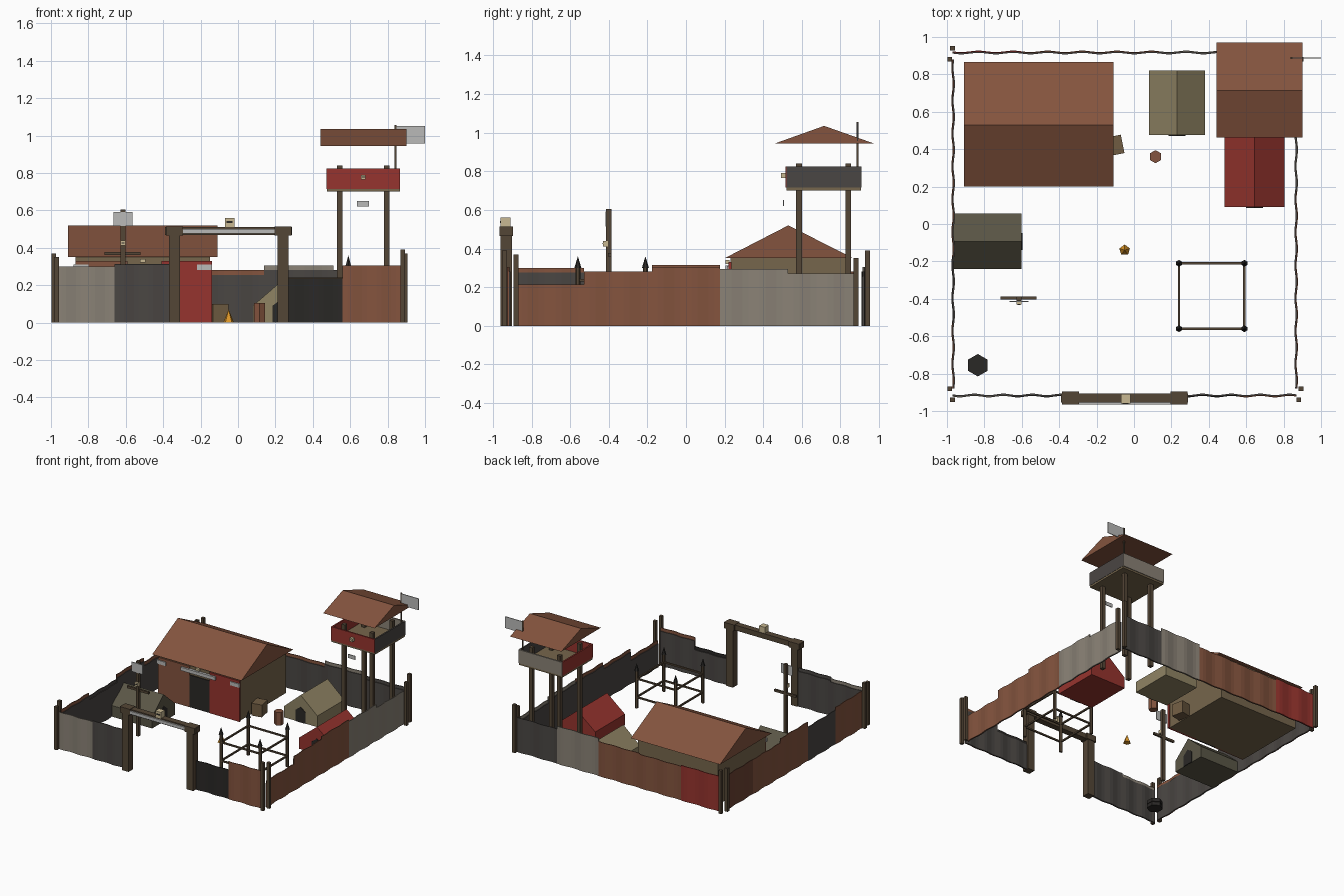
import bpy, bmesh, math
from mathutils import Vector, Matrix

if "Cube" in bpy.data.objects:
    bpy.data.objects.remove(bpy.data.objects["Cube"])

def lin(c):
    c /= 255
    return c / 12.92 if c < 0.04 else ((c + 0.055) / 1.055) ** 2.4

MATS = {}
PALETTE = dict(rust=(132, 84, 62), brown=(108, 66, 50), red=(150, 52, 46), wood=(84, 70, 54),
               dark=(74, 70, 67), black=(42, 40, 38), grey=(138, 130, 118), tan=(144, 132, 100),
               mud=(118, 102, 76), bone=(200, 184, 146), steel=(186, 186, 184),
               olive=(90, 86, 70), fire=(220, 150, 40), crate=(112, 92, 66))
for key, rgb in PALETTE.items():
    m = bpy.data.materials.new(key)
    m.diffuse_color = (*[lin(c) for c in rgb], 1)
    m.use_nodes = True
    m.node_tree.nodes["Principled BSDF"].inputs["Base Color"].default_value = m.diffuse_color
    MATS[key] = m

def add(name, bm, col):
    bmesh.ops.recalc_face_normals(bm, faces=bm.faces)
    me = bpy.data.meshes.new(name)
    bm.to_mesh(me)
    bm.free()
    me.materials.append(MATS[col])
    ob = bpy.data.objects.new(name, me)
    bpy.context.collection.objects.link(ob)
    return ob

def box(name, x, y, z, col, rot=0):
    """Box from (min, max) ranges, optionally turned about its vertical axis."""
    bm = bmesh.new()
    bmesh.ops.create_cube(bm, size=1)
    c = Vector([(a + b) / 2 for a, b in (x, y, z)])
    s = [b - a for a, b in (x, y, z)]
    bm.transform(Matrix.Translation(c) @ Matrix.Rotation(rot, 4, 'Z') @ Matrix.Diagonal((*s, 1)))
    return add(name, bm, col)

def post(name, x, y, w, h, col='wood', z=0):
    return box(name, (x - w / 2, x + w / 2), (y - w / 2, y + w / 2), (z, h), col)

def cone(name, x, y, z, r1, r2, h, n, col):
    bm = bmesh.new()
    bmesh.ops.create_cone(bm, cap_ends=True, segments=n, radius1=r1, radius2=r2, depth=h)
    bm.transform(Matrix.Translation((x, y, z + h / 2)))
    return add(name, bm, col)

def prism(name, pts, place, a, b, col):
    """Extrude a profile (u, z) from a to b; place maps (u, z, t) to xyz."""
    bm = bmesh.new()
    f = bm.faces.new([bm.verts.new(place(u, z, a)) for u, z in pts])
    g = bmesh.ops.extrude_face_region(bm, geom=[f])
    d = Vector(place(0, 0, b)) - Vector(place(0, 0, a))
    bmesh.ops.translate(bm, vec=d, verts=[v for v in g['geom'] if isinstance(v, bmesh.types.BMVert)])
    return add(name, bm, col)

along_x = lambda u, z, t: (t, u, z)
along_y = lambda u, z, t: (u, t, z)

def sheet(name, p, q, h, col, thick=0.006):
    """Gently corrugated wall sheet standing between two ground points."""
    p, q = Vector((*p, 0)), Vector((*q, 0))
    d = q - p
    n = Vector((d.y, -d.x, 0)).normalized()
    N = 12
    front = [p + d * i / N + n * 0.004 * math.sin(i / N * 4 * math.pi) for i in range(N + 1)]
    loop = front + [v - n * thick for v in reversed(front)]
    bm = bmesh.new()
    lo = [bm.verts.new(v) for v in loop]
    hi = [bm.verts.new(v + Vector((0, 0, h))) for v in loop]
    for i in range(len(loop)):
        j = (i + 1) % len(loop)
        bm.faces.new((lo[i], lo[j], hi[j], hi[i]))
    M = 2 * N + 1
    for ring in (lo, hi):
        for i in range(N):
            bm.faces.new((ring[i], ring[i + 1], ring[M - i - 1], ring[M - i]))
    add(name, bm, col)

def wall(name, p, q, panels):
    """Row of coloured outer sheets, each with a lower dark backing sheet."""
    p, q = Vector(p), Vector(q)
    d = (q - p) / len(panels)
    n = Vector((d.y, -d.x)).normalized() * 0.006
    for i, (col, h) in enumerate(panels):
        a, b = p + d * i, p + d * (i + 1)
        sheet(f"{name}_sheet_{i}", a + n * 0.5, b + n * 0.5, h, col)
        sheet(f"{name}_backing_{i}", a - n * 0.5, b - n * 0.5, h - 0.025, 'dark')

def skull(name, x, y, z, s):
    box(name, (x - s / 2, x + s / 2), (y - s / 2, y + s / 2), (z - s / 2, z + s / 2), 'bone')
    box(name + "_eye_slit", (x - s * .32, x + s * .32), (y - s * .54, y - s * .4), (z - s * .05, z + s * .15), 'black')

# Perimeter walls
wall("front_left_wall", (-.97, -.92), (-.35, -.92), [('grey', .30), ('dark', .31)])
wall("front_right_wall", (.25, -.92), (.87, -.92), [('black', .235), ('rust', .305)])
wall("right_wall", (.87, -.88), (.87, .88), [('rust', .215), ('rust', .28), ('rust', .305), ('grey', .295), ('grey', .27)])
wall("back_wall", (.88, .92), (-.97, .92), [('dark', .28), ('grey', .305), ('rust', .28), ('rust', .275), ('red', .285)])
wall("left_wall", (-.97, .88), (-.97, -.88), [('brown', .28), ('rust', .28), ('rust', .315), ('dark', .275), ('rust', .30)])

# Paired corner posts
for sx, x1, x2 in ((-1, -.97, -.985), (1, .88, .893)):
    for sy in (-1, 1):
        post("corner_post", x1, sy * .94, .025, .39 if sx > 0 else .35)
        post("corner_post", x2, sy * .88, .025, .37 if sy < 0 else .35)

# Gate
for x in (-.34, .24):
    box("gate_post", (x - .03, x + .03), (-.96, -.90), (0, .47), 'wood')
    box("gate_post_cap", (x - .045, x + .045), (-.965, -.895), (.465, .513), 'wood')
box("gate_beam", (-.39, .29), (-.955, -.905), (.468, .51), 'wood')
box("gate_strip", (-.37, .27), (-.965, -.95), (.475, .50), 'steel')
skull("gate_skull", -.045, -.935, .535, .05)

# Main house
box("house_walls", (-.87, -.15), (.23, .83), (0, .35), 'mud')
prism("house_roof", [(.2, .35), (.865, .35), (.53, .52)], along_x, -.91, -.11, 'rust')
box("house_rust_panel", (-.87, -.59), (.22, .235), (0, .33), 'rust')
box("house_red_panel", (-.41, -.14), (.22, .235), (0, .33), 'red')
box("house_door", (-.59, -.41), (.222, .235), (0, .26), 'black')
box("house_lintel", (-.66, -.35), (.205, .225), (.285, .312), 'steel')
for x in (-.88, -.22):
    box("house_patch", (x, x + .08), (.212, .225), (.28, .31), 'steel')
box("door_lamp", (-.525, -.495), (.205, .225), (.32, .34), 'bone')

# Small huts: a five-sided gable profile with a dark pointed door
def hut(name, place, c, w, a, b, door_end, col, eave=.09, top=.22):
    pts = [(c - w, 0), (c + w, 0), (c + w, eave), (c, top), (c - w, eave)]
    prism(name, pts, place, a, b, col)
    door = [(c - .045, 0), (c + .045, 0), (c + .045, .09), (c, .125), (c - .045, .09)]
    prism(name + "_door", door, place, door_end - .005, door_end + .005, 'black')

hut("tan_hut", along_y, .23, .15, .475, .82, .475, 'tan')
hut("red_hut", along_y, .645, .16, .09, .47, .09, 'red')
hut("dark_hut", along_x, -.093, .148, -.965, -.602, -.602, 'olive')

# Watchtower
for x in (.545, .795):
    for y in (.585, .84):
        post("tower_leg", x, y, .03, .84)
box("tower_floor", (.475, .865), (.52, .905), (.70, .72), 'mud')
box("tower_front_panel", (.475, .865), (.515, .527), (.715, .825), 'red')
box("tower_back_panel", (.475, .865), (.898, .91), (.715, .825), 'grey')
box("tower_left_panel", (.473, .485), (.52, .905), (.715, .825), 'red')
box("tower_right_panel", (.855, .867), (.52, .905), (.715, .825), 'dark')
prism("tower_roof", [(.463, .945), (.97, .945), (.715, 1.035)], along_x, .44, .90, 'rust')
skull("tower_skull", .67, .505, .777, .026)
box("tower_sign", (.635, .70), (.502, .508), (.62, .65), 'steel')
post("flag_pole", .843, .888, .01, 1.055, z=.72)
box("flag", (.843, 1.0), (.885, .891), (.957, 1.05), 'steel')

# Totem pole
post("totem_pole", -.615, -.40, .026, .605)
box("totem_crossbar", (-.715, -.52), (-.403, -.387), (.36, .378), 'wood')
box("totem_sign", (-.665, -.565), (-.418, -.412), (.515, .592), 'steel')
skull("totem_skull", -.615, -.417, .425, .028)

# Cage of spiked posts and rails
X, Y = (.24, .59), (-.56, -.21)
for x in X:
    for y in Y:
        cone("cage_post", x, y, 0, .013, .013, .305, 6, 'wood')
        cone("cage_spike", x, y, .30, .018, 0, .06, 6, 'black')
for z in (.08, .23):
    for y in Y:
        box("cage_rail", X, (y - .006, y + .006), (z, z + .012), 'wood')
    for x in X:
        box("cage_rail", (x - .006, x + .006), Y, (z, z + .012), 'wood')

# Yard clutter
cone("campfire", -.05, -.14, 0, .03, 0, .07, 5, 'fire')
cone("rusty_barrel", .115, .36, 0, .035, .035, .105, 6, 'rust')
box("crate", (-.145, -.06), (.37, .47), (0, .10), 'crate', rot=.2)
for i in range(2):
    cone("tyre", -.835, -.755, i * .032, .06, .06, .028, 6, 'black')
